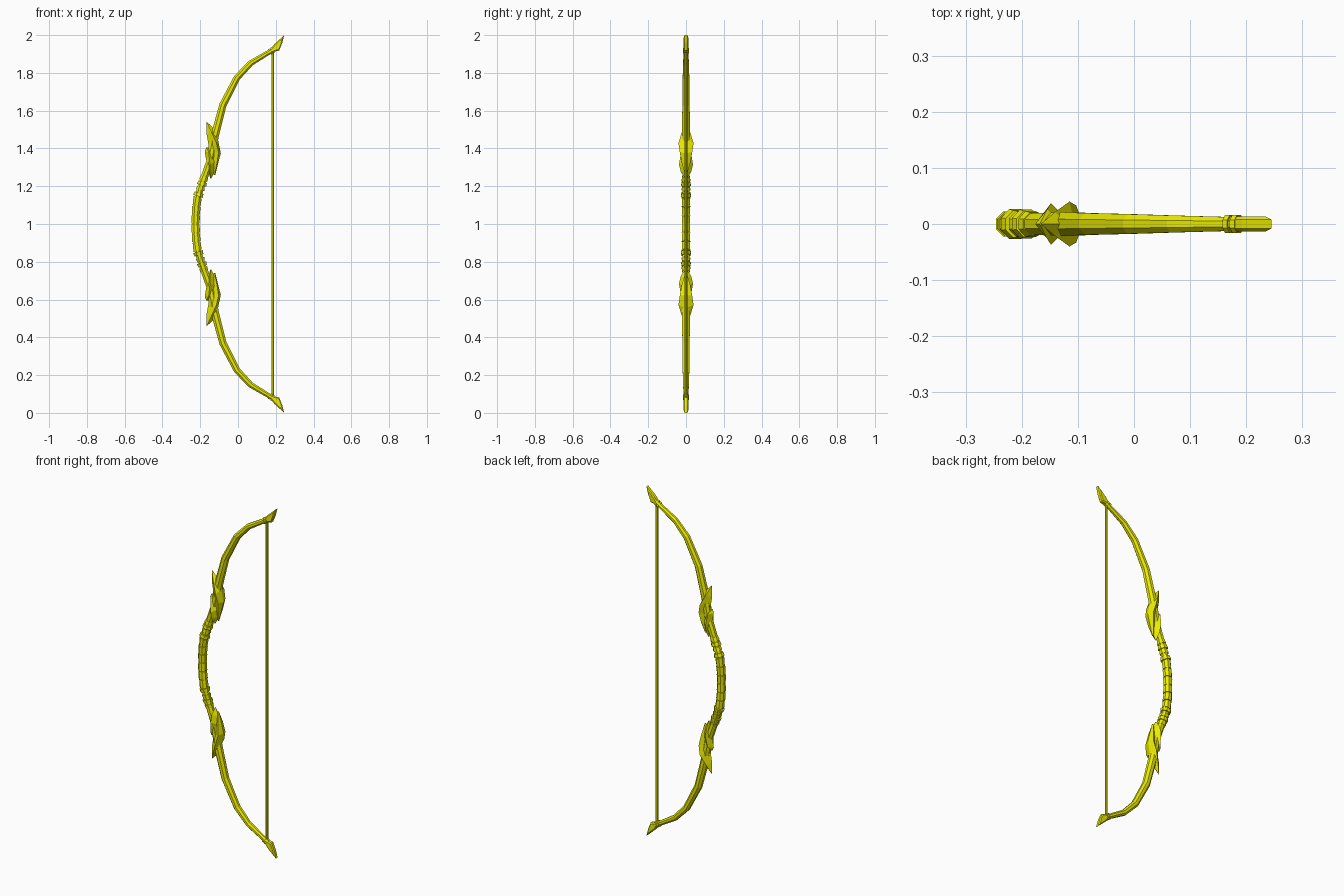
import bpy, bmesh, math
from mathutils import Vector

if "Cube" in bpy.data.objects:
    bpy.data.objects.remove(bpy.data.objects["Cube"])

mat = bpy.data.materials.new("yellow")
mat.diffuse_color = (0.85, 0.85, 0.0, 1)
mat.use_nodes = True
mat.node_tree.nodes["Principled BSDF"].inputs["Base Color"].default_value = mat.diffuse_color


def make(name, verts, faces, mirror=True):
    # Coordinates are relative to the bow centre at z = 1
    me = bpy.data.meshes.new(name)
    me.from_pydata(verts, [], faces)
    bm = bmesh.new()
    bm.from_mesh(me)
    bmesh.ops.recalc_face_normals(bm, faces=bm.faces)
    bm.to_mesh(me)
    bm.free()
    me.materials.append(mat)
    ob = bpy.data.objects.new(name, me)
    ob.location.z = 1
    bpy.context.collection.objects.link(ob)
    if mirror:
        m = ob.modifiers.new("mirror", 'MIRROR')
        m.use_axis = (False, False, True)
    return ob


def loft(name, rings, mirror=True):
    n = len(rings[0])
    verts = [v for r in rings for v in r]
    faces = [(i * n + j, i * n + (j + 1) % n, (i + 1) * n + (j + 1) % n, (i + 1) * n + j)
             for i in range(len(rings) - 1) for j in range(n)]
    faces += [tuple(range(n)), tuple(range(len(verts) - n, len(verts)))]
    return make(name, verts, faces, mirror)


def ring(p, t, r, sides=8):
    t = Vector((t[0], 0, t[1])).normalized()
    nrm = Vector((t.z, 0, -t.x))
    off = math.pi / sides
    return [Vector((p[0], 0, p[1])) + nrm * r * math.cos(a) + Vector((0, r * math.sin(a), 0))
            for a in (off + 2 * math.pi * k / sides for k in range(sides))]


def tube(name, pts, sides=8, mirror=True):
    rings = []
    for i, (x, z, r) in enumerate(pts):
        a, b = pts[max(i - 1, 0)], pts[min(i + 1, len(pts) - 1)]
        rings.append(ring((x, z), (b[0] - a[0], b[1] - a[1]), r, sides))
    return loft(name, rings, mirror)


# Curved limb: x, height above centre, radius
limb = [(-0.225, -0.01, .019), (-0.223, .07, .019), (-0.214, .14, .019), (-0.185, .23, .02),
        (-0.148, .33, .022), (-0.122, .47, .023), (-0.08, .63, .021), (-0.005, .775, .019),
        (0.068, .852, .0165), (0.185, .922, .013)]
tube("limb", limb)


def at(z):
    for a, b in zip(limb, limb[1:]):
        if a[1] <= z <= b[1]:
            f = (z - a[1]) / (b[1] - a[1])
            return (a[0] + f * (b[0] - a[0]), z), (b[0] - a[0], b[1] - a[1])


def band(name, z0, z1, r0, r1):
    (p, t), (q, u) = at(z0), at(z1)
    return loft(name, [ring(p, t, r0), ring(q, u, r1)])


# Grip wrapping, each band slightly flared
for i in range(3):
    band("grip_band", 0.002 + i * .048, 0.045 + i * .048, .0225, .0245)

# Raised collars at the grip ends
for z, r in ((.147, .029), (.180, .025), (.205, .028), (.232, .025)):
    band("grip_collar", z, z + .018, r, r - .003)

# Folded leaves clasping the limb: (outer x,z), (edge x,z,half width), (inner x,z)
upper = [((-.166, .54), (-.165, .54, .001), (-.164, .539)),
         ((-.166, .475), (-.14, .485, .022), (-.122, .50)),
         ((-.158, .43), (-.115, .43, .04), (-.106, .445)),
         ((-.152, .375), (-.103, .38, .033), (-.091, .375)),
         ((-.145, .32), (-.112, .32, .022), (-.104, .325)),
         ((-.128, .26), (-.124, .26, .004), (-.12, .26))]
lower = [((-.168, .405), (-.167, .405, .002), (-.15, .404)),
         ((-.176, .385), (-.155, .38, .026), (-.125, .37)),
         ((-.167, .33), (-.148, .315, .037), (-.112, .335)),
         ((-.159, .285), (-.148, .275, .027), (-.12, .285)),
         ((-.146, .24), (-.145, .24, .003), (-.142, .24))]
for name, st in (("upper_leaf", upper), ("lower_leaf", lower)):
    loft(name, [[(o[0], 0, o[1]), (e[0], e[2], e[1]), (n[0], 0, n[1]), (e[0], -e[2], e[1])]
                for o, e, n in st])

# Pointed limb tip: narrow outline on both faces, fuller in the middle
prof = [(0.172, .925), (0.192, .952), (0.245, 1.0), (0.235, .96), (0.218, .918), (0.18, .910)]
cx, cz = .208, .938


def slice_at(y, k):
    return [(cx + (x - cx) * k, y, cz + (z - cz) * k) for x, z in prof]


loft("limb_tip", [slice_at(-.013, .72), slice_at(-.008, 1), slice_at(.008, 1), slice_at(.013, .72)])

# String loops wrapped round the limb ends
d = Vector((.117, .07)).normalized()
for x, z in ((.170, .913), (.183, .921)):
    loft("string_loop", [ring((x + d.x * s, z + d.y * s), d, .0175) for s in (-.005, .005)])

# Bowstring
tube("bowstring", [(0.184, -.925, .007), (0.184, .925, .007)], 6, False)
